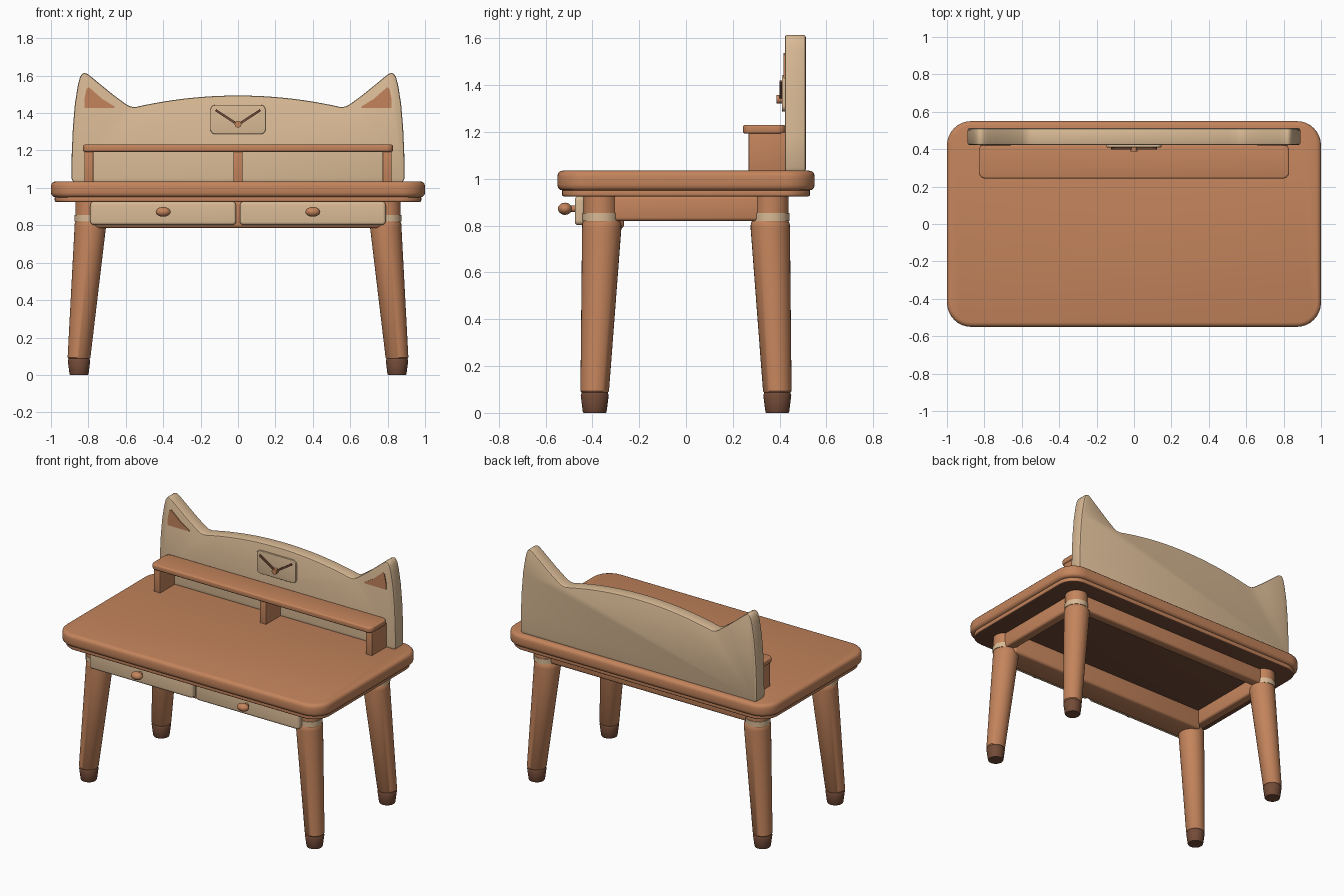
import bpy
import bmesh
import math
from mathutils import Matrix, Vector

cube = bpy.data.objects.get("Cube")
if cube:
    bpy.data.objects.remove(cube, do_unlink=True)


def material(name, rgb):
    m = bpy.data.materials.new(name)
    m.use_nodes = True
    m.diffuse_color = (*rgb, 1)
    m.node_tree.nodes["Principled BSDF"].inputs["Base Color"].default_value = (*rgb, 1)
    return m


WOOD = material("warm_wood", (0.55, 0.231, 0.107))
CREAM = material("cream_wood", (0.694, 0.491, 0.301))
DARK = material("dark_wood", (0.171, 0.07, 0.039))


def finish(name, bm, *mats):
    bmesh.ops.recalc_face_normals(bm, faces=bm.faces)
    mesh = bpy.data.meshes.new(name)
    bm.to_mesh(mesh)
    bm.free()
    for m in mats:
        mesh.materials.append(m)
    ob = bpy.data.objects.new(name, mesh)
    bpy.context.collection.objects.link(ob)
    bpy.ops.object.select_all(action="DESELECT")
    ob.select_set(True)
    bpy.context.view_layer.objects.active = ob
    bpy.ops.object.shade_smooth_by_angle(angle=math.radians(40))
    return ob


def soften(bm, width, segments=3):
    edges = [e for e in bm.edges if e.calc_face_angle(0) > math.radians(50)]
    bmesh.ops.bevel(bm, geom=edges, offset=width, segments=segments,
                    profile=0.5, affect="EDGES", clamp_overlap=True)


def box(name, lo, hi, mat, bevel=0.0, corner=0.0, axis=2, dark_below=False):
    """Box between two corners, with rounded corners along one axis and soft edges."""
    lo, hi = Vector(lo), Vector(hi)
    bm = bmesh.new()
    bmesh.ops.create_cube(bm, size=1)
    for v in bm.verts:
        v.co = (lo + hi) / 2 + v.co * (hi - lo)
    if corner:
        edges = [e for e in bm.edges
                 if abs((e.verts[0].co - e.verts[1].co).normalized()[axis]) > 0.9]
        bmesh.ops.bevel(bm, geom=edges, offset=corner, segments=8,
                        profile=0.5, affect="EDGES")
    if bevel:
        soften(bm, bevel)
    bm.normal_update()
    if dark_below:
        for f in bm.faces:
            f.material_index = int(f.normal.z < -0.9)
    return finish(name, bm, mat, DARK)


def panel(name, outline, y0, y1, mat, bevel=0.0):
    """Outline in x and z, extruded along y."""
    bm = bmesh.new()
    face = bm.faces.new([bm.verts.new((x, y0, z)) for x, z in outline])
    out = bmesh.ops.extrude_face_region(bm, geom=[face])["geom"]
    for v in out:
        if isinstance(v, bmesh.types.BMVert):
            v.co.y = y1
    bmesh.ops.recalc_face_normals(bm, faces=bm.faces)
    if bevel:
        rims = [e for e in bm.edges if abs(e.verts[0].co.y - e.verts[1].co.y) < 1e-5]
        bmesh.ops.bevel(bm, geom=rims, offset=bevel, segments=2,
                        profile=0.5, affect="EDGES")
    return finish(name, bm, mat)


def turned(name, rings, mat, sides=32):
    """Round part through rings of (centre x, centre y, z, radius)."""
    bm = bmesh.new()
    loops = []
    for cx, cy, z, r in rings:
        angles = [math.tau * i / sides for i in range(sides)]
        loops.append([bm.verts.new((cx + r * math.cos(a), cy + r * math.sin(a), z))
                      for a in angles])
    for a, b in zip(loops, loops[1:]):
        for i in range(sides):
            j = (i + 1) % sides
            bm.faces.new((a[i], a[j], b[j], b[i]))
    bm.faces.new(loops[0])
    bm.faces.new(loops[-1])
    return finish(name, bm, mat)


# Table top with its stepped lower lip
box("table_top", (-1, -0.55, 0.95), (1, 0.55, 1.035), WOOD, 0.024, 0.13)
box("table_lip", (-0.98, -0.53, 0.925), (0.98, 0.53, 0.955), WOOD, 0.008, 0.12,
    dark_below=True)

# Splayed legs with cream bands and dark feet
for sx, side in ((1, "left"), (-1, "right")):
    for sy, end in ((-1, "front"), (1, "back")):
        tag = f"{end}_{side}"
        x, y = 0.85 * sx, 0.39 * sy
        tx, ty = 0.79 * sx, 0.36 * sy
        turned(f"foot_{tag}", [(x, y, 0, 0.048), (x, y, 0.006, 0.051), (x, y, 0.076, 0.06),
                               (x, y, 0.083, 0.057), (x, y, 0.095, 0.052)], DARK)
        turned(f"leg_{tag}", [(x, y, 0.087, 0.056), (x, y, 0.093, 0.061),
                              (tx, ty, 0.79, 0.084), (tx, ty, 0.81, 0.083),
                              (tx, ty, 0.822, 0.076)], WOOD)
        nx, ny = 0.797 * sx, 0.365 * sy
        turned(f"leg_neck_{tag}", [(nx, ny, 0.81, 0.073), (nx, ny, 0.93, 0.073)], WOOD)
        turned(f"leg_band_{tag}", [(nx, ny, 0.82, 0.077), (nx, ny, 0.855, 0.077)], CREAM)

# Rails below the top
for s, side in ((1, "left"), (-1, "right")):
    box(f"side_rail_{side}", (0.805 * s - 0.035, -0.34, 0.82),
        (0.805 * s + 0.035, 0.34, 0.93), WOOD, 0.015)
box("back_rail", (-0.78, 0.335, 0.82), (0.78, 0.405, 0.93), WOOD, 0.015)

# Drawer case, drawer fronts and knobs
box("drawer_case", (-0.79, -0.44, 0.785), (0.79, -0.265, 0.93), WOOD, 0.018)
for s, side in ((1, "left"), (-1, "right")):
    box(f"drawer_front_{side}", (0.4 * s - 0.39, -0.475, 0.802),
        (0.4 * s + 0.39, -0.43, 0.926), CREAM, 0.014, 0.02, axis=1)
    bm = bmesh.new()
    bmesh.ops.create_uvsphere(bm, u_segments=24, v_segments=14, radius=1,
                              matrix=Matrix.Translation((0.4 * s, -0.517, 0.872))
                              @ Matrix.Diagonal((0.04, 0.03, 0.026, 1)))
    bmesh.ops.create_cone(bm, cap_ends=True, segments=20, radius1=0.014, radius2=0.014,
                          depth=0.05, matrix=Matrix.Translation((0.4 * s, -0.487, 0.872))
                          @ Matrix.Rotation(math.pi / 2, 4, "X"))
    finish(f"drawer_knob_{side}", bm, WOOD)

# Back board with two pointed ears and a gentle arch
ear = [(0.88, 1.03), (0.89, 1.05), (0.889, 1.18), (0.883, 1.32), (0.872, 1.45),
       (0.856, 1.55), (0.845, 1.592), (0.833, 1.61), (0.82, 1.615), (0.803, 1.608),
       (0.78, 1.59), (0.74, 1.557), (0.67, 1.5), (0.6, 1.448), (0.575, 1.435)]
arch = [(x, 1.432 + 0.062 * (1 - (x / 0.55) ** 2))
        for x in [0.55 - 1.1 * i / 22 for i in range(23)]]
mirrored = [(-x, z) for x, z in reversed(ear)]
panel("back_board", ear + arch + mirrored, 0.422, 0.512, CREAM, 0.01)

# Inner ears
for s, side in ((1, "left"), (-1, "right")):
    tri = [(0.822, 1.428), (0.822, 1.47), (0.81, 1.53), (0.797, 1.538), (0.725, 1.475),
           (0.66, 1.435), (0.66, 1.428)]
    panel(f"inner_ear_{side}", [(s * x, z) for x, z in tri], 0.416, 0.425, WOOD)

# Clock plate, hands and hub
box("clock_plate", (-0.147, 0.41, 1.288), (0.147, 0.43, 1.443), CREAM, 0.003, 0.025, axis=1)
for s, side in ((1, "left"), (-1, "right")):
    a, b = Vector((0, 1.338)), Vector((0.12 * s, 1.416))
    n = Vector((a.y - b.y, b.x - a.x)).normalized() * 0.006
    panel(f"clock_hand_{side}", [a - n, b - n, b + n, a + n], 0.399, 0.412, DARK)
bm = bmesh.new()
bmesh.ops.create_cone(bm, cap_ends=True, segments=24, radius1=0.018, radius2=0.018,
                      depth=0.025, matrix=Matrix.Translation((0, 0.4, 1.34))
                      @ Matrix.Rotation(math.pi / 2, 4, "X"))
finish("clock_hub", bm, WOOD)

# Raised shelf on three supports
box("shelf", (-0.83, 0.243, 1.193), (0.83, 0.425, 1.231), WOOD, 0.01, 0.035)
for x, place in ((-0.797, "right"), (0, "middle"), (0.797, "left")):
    box(f"shelf_support_{place}", (x - 0.024, 0.268, 1.03), (x + 0.024, 0.425, 1.2), WOOD, 0.003)
